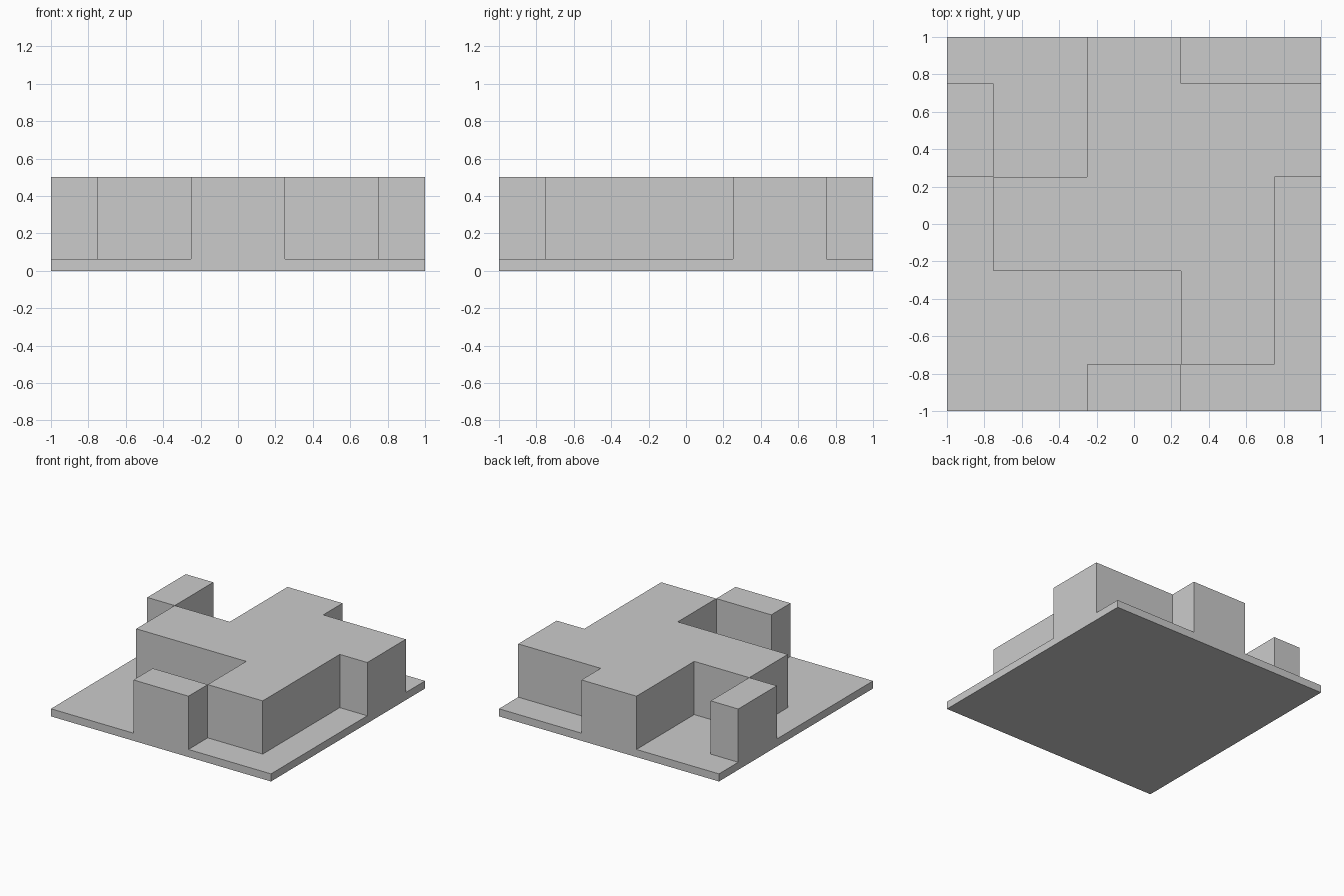
import bpy, bmesh, math

if "Cube" in bpy.data.objects:
    bpy.data.objects.remove(bpy.data.objects["Cube"])

BASE, TOP = 0.0625, 0.5
CUTS = [-1, -0.75, -0.25, 0.25, 0.75, 1]
# Plan of the tile, back row first: '#' is raised, '.' is the thin base
PLAN = ["..#..",
        "#.###",
        ".###.",
        "...#.",
        "..#.."]


def raised(i, j):
    return 0 <= i < 5 and 0 <= j < 5 and PLAN[4 - j][i] == "#"


def inside(i, j):
    return 0 <= i < 5 and 0 <= j < 5


bm = bmesh.new()


def quad(*pts):
    bm.faces.new([bm.verts.new(p) for p in pts])


def wall(a, b, z0, z1):
    quad((*a, z0), (*b, z0), (*b, z1), (*a, z1))


for i in range(5):
    for j in range(5):
        x0, x1, y0, y1 = CUTS[i], CUTS[i + 1], CUTS[j], CUTS[j + 1]
        ring = [(x0, y0), (x1, y0), (x1, y1), (x0, y1)]
        z = TOP if raised(i, j) else BASE
        # Upper surface and underside
        quad(*[(*p, z) for p in ring])
        quad(*[(*p, 0) for p in reversed(ring)])
        # Rim of the base plate and sides of the raised blocks
        for k, (di, dj) in enumerate([(0, -1), (1, 0), (0, 1), (-1, 0)]):
            a, b = ring[k], ring[(k + 1) % 4]
            if not inside(i + di, j + dj):
                wall(a, b, 0, BASE)
            if raised(i, j) and not raised(i + di, j + dj):
                wall(a, b, BASE, TOP)

# Join the cells and merge coplanar faces into clean flat panels
bmesh.ops.remove_doubles(bm, verts=bm.verts[:], dist=0.0001)
bmesh.ops.dissolve_limit(bm, angle_limit=math.radians(1),
                         verts=bm.verts[:], edges=bm.edges[:])
mesh = bpy.data.meshes.new("raised_path_tile")
bm.to_mesh(mesh)
bm.free()
tile = bpy.data.objects.new("raised_path_tile", mesh)
bpy.context.collection.objects.link(tile)
